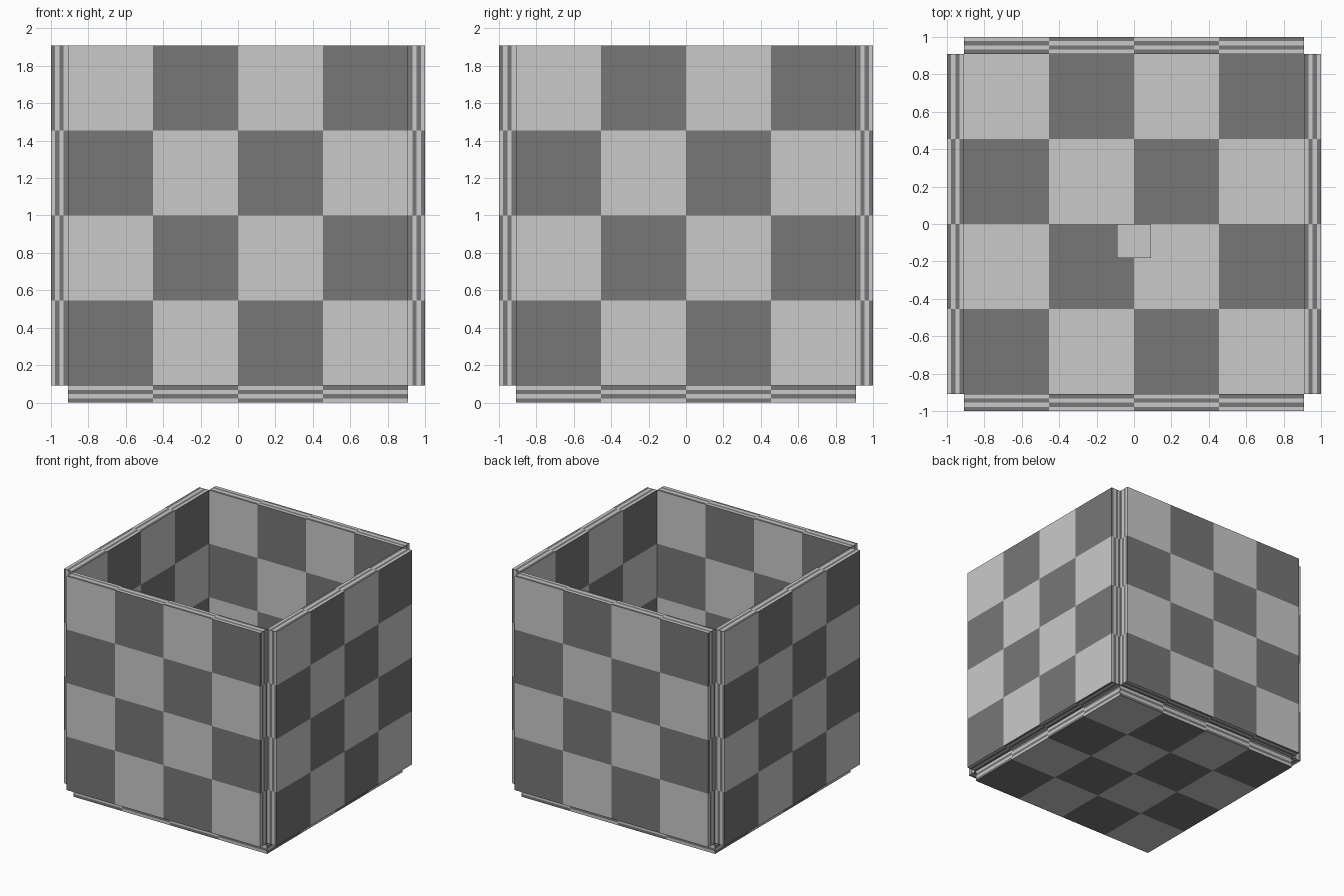
import bpy
import bmesh
from mathutils import Vector

if "Cube" in bpy.data.objects:
    bpy.data.objects.remove(bpy.data.objects["Cube"])


def material(name, value):
    m = bpy.data.materials.new(name)
    m.diffuse_color = (value, value, value, 1)
    m.use_nodes = True
    m.node_tree.nodes["Principled BSDF"].inputs["Base Color"].default_value = m.diffuse_color
    return m


light = material("light grey", 0.59)
dark = material("dark grey", 0.185)

T = 1 / 11          # panel thickness
S = 20 / 11         # panel length


def block(name, centre, size, checks=0, flipped_axes=()):
    """Box whose six faces each carry a checks x checks board."""
    bm = bmesh.new()
    bmesh.ops.create_cube(bm, size=1)
    if checks:
        bmesh.ops.subdivide_edges(bm, edges=bm.edges[:], cuts=checks - 1, use_grid_fill=True)
    bm.normal_update()
    for f in bm.faces:
        n = f.normal
        axis = max(range(3), key=lambda a: abs(n[a]))
        if checks:
            c = f.calc_center_median()
            cell = sum(int((c[a] + 0.5) * checks) for a in range(3) if a != axis)
            # seen from outside, the lower left square is dark
            away = (n[axis] > 0) if axis == 1 else (n[axis] < 0)
            f.material_index = (cell + 1 + away + (axis in flipped_axes)) % 2
    for v in bm.verts:
        v.co = Vector([v.co[a] * size[a] for a in range(3)])
    me = bpy.data.meshes.new(name)
    bm.to_mesh(me)
    bm.free()
    me.materials.append(light)
    me.materials.append(dark)
    ob = bpy.data.objects.new(name, me)
    ob.location = centre
    bpy.context.collection.objects.link(ob)


# floor panel
block("floor", (0, 0, T / 2), (S, S, T), 4)

# four walls standing just outside the floor, open at the top
off = S / 2 + T / 2
mid = T + S / 2
for name, s in (("front_wall", -1), ("back_wall", 1)):
    block(name, (0, s * off, mid), (S, T, S), 4, (0,))
for name, s in (("left_wall", -1), ("right_wall", 1)):
    block(name, (s * off, 0, mid), (T, S, S), 4, (1, 2))

# small plain cube resting inside
block("small_cube", (0, -T, 2 * T), (2 * T, 2 * T, 2 * T))
